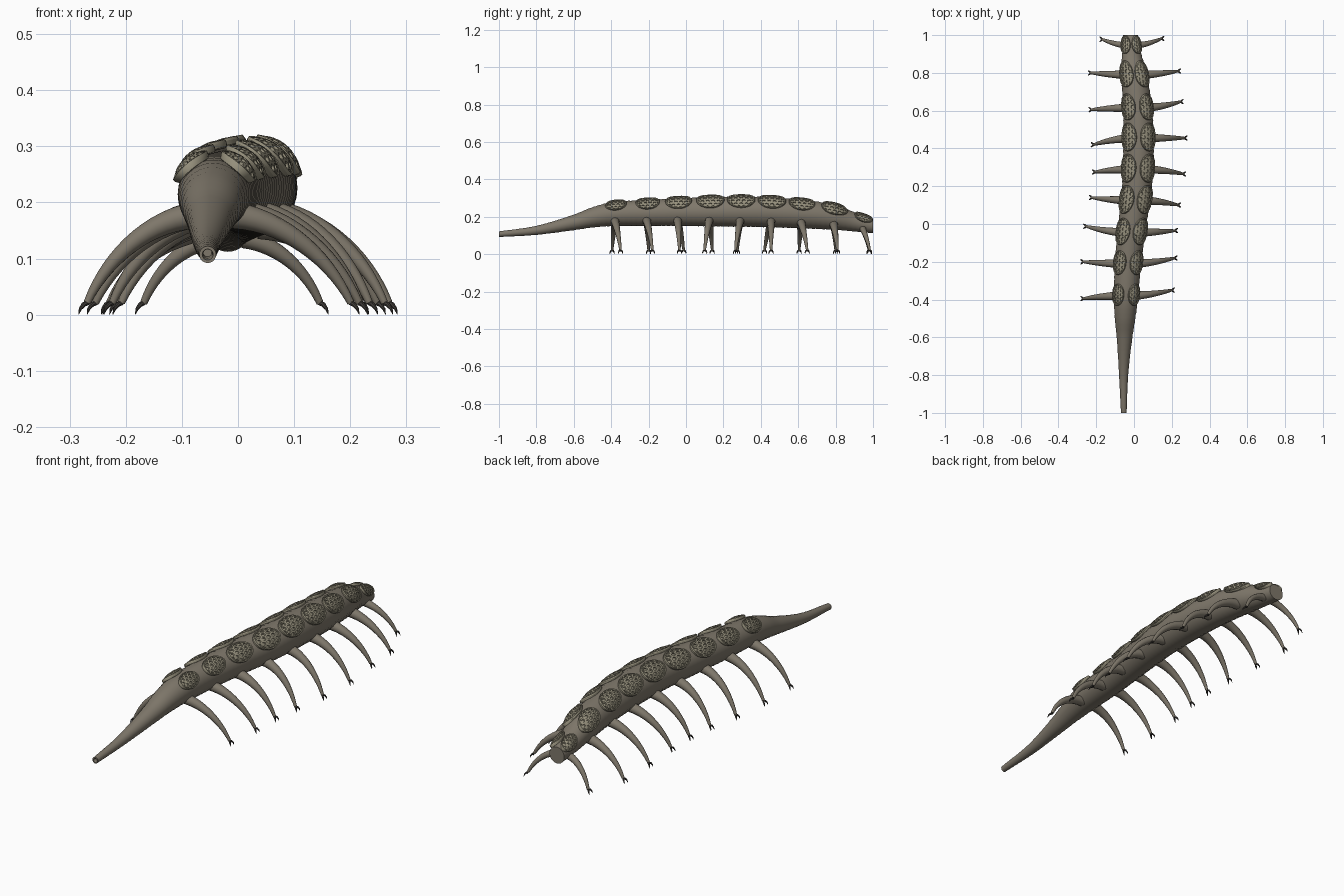
import bpy, bmesh, math
from mathutils import Vector

if "Cube" in bpy.data.objects:
    bpy.data.objects.remove(bpy.data.objects["Cube"])


def mat(name, c):
    m = bpy.data.materials.new(name)
    m.diffuse_color = (*c, 1)
    m.use_nodes = True
    m.node_tree.nodes["Principled BSDF"].inputs["Base Color"].default_value = m.diffuse_color
    return m


SKIN = mat("skin", (0.21, 0.185, 0.145))
PLATE = mat("plate", (0.30, 0.275, 0.20))
CLAW = mat("claw", (0.05, 0.045, 0.04))

# body profile: y, centre x, top z, bottom z
PROFILE = [(-1.0, -.054, .122, .092), (-.8, -.055, .152, .103), (-.6, -.05, .212, .128),
           (-.5, -.047, .252, .142), (-.4, -.043, .278, .149), (-.2, -.031, .292, .150),
           (0, -.008, .302, .150), (.2, .016, .308, .147), (.4, .024, .308, .144),
           (.6, .020, .294, .138), (.8, .0, .265, .129), (.9, -.012, .225, .121),
           (1.0, -.018, .190, .112)]


def sample(y):
    """Smooth centre and radius of the trunk at y"""
    n = len(PROFILE)
    i = 0
    while i < n - 2 and y > PROFILE[i + 1][0]:
        i += 1
    a, b = PROFILE[i], PROFILE[i + 1]
    t = min(1.0, (y - a[0]) / (b[0] - a[0]))
    lo, hi = PROFILE[max(i - 1, 0)], PROFILE[min(i + 2, n - 1)]
    out = []
    for k in (1, 2, 3):
        w = b[0] - a[0]
        ma = (b[k] - lo[k]) / (b[0] - lo[0]) * w
        mb = (hi[k] - a[k]) / (hi[0] - a[0]) * w
        out.append((2*t**3 - 3*t*t + 1)*a[k] + (t**3 - 2*t*t + t)*ma
                   + (3*t*t - 2*t**3)*b[k] + (t**3 - t*t)*mb)
    x, top, bot = out
    return x, (top + bot) / 2, (top - bot) / 2


def finish(bm, name, material, angle=35):
    bmesh.ops.recalc_face_normals(bm, faces=bm.faces)
    me = bpy.data.meshes.new(name)
    bm.to_mesh(me)
    bm.free()
    me.materials.append(material)
    ob = bpy.data.objects.new(name, me)
    bpy.context.collection.objects.link(ob)
    bpy.context.view_layer.objects.active = ob
    ob.select_set(True)
    bpy.ops.object.shade_smooth_by_angle(angle=math.radians(angle))
    ob.select_set(False)
    return ob


def skin_rings(bm, rings, cap=True):
    rings = [[bm.verts.new(p) for p in r] for r in rings]
    for r, s in zip(rings, rings[1:]):
        for j in range(len(r)):
            k = (j + 1) % len(r)
            bm.faces.new((r[j], r[k], s[k], s[j]))
    if cap:
        bm.faces.new(rings[0])
        bm.faces.new(rings[-1])


def tube(bm, pts, radii, sides=12):
    rings = []
    for i, p in enumerate(pts):
        d = (pts[min(i + 1, len(pts) - 1)] - pts[max(i - 1, 0)]).normalized()
        u = d.cross(Vector((0, 0, 1)) if abs(d.z) < .99 else Vector((1, 0, 0))).normalized()
        v = d.cross(u)
        rings.append([p + radii[i] * (math.cos(2*math.pi*j/sides)*u + math.sin(2*math.pi*j/sides)*v)
                      for j in range(sides)])
    skin_rings(bm, rings)


def circle(y, scale, sides=32):
    x, z, r = sample(y)
    return [Vector((x + r*scale*math.cos(2*math.pi*j/sides), y, z + r*scale*math.sin(2*math.pi*j/sides)))
            for j in range(sides)]


# ringed trunk with a recessed mouth
rings = [circle(-.96, .45), circle(-.985, .5), circle(-1, .65)]
N = 150
for i in range(N + 1):
    rings.append(circle(-1 + 2*i/N, 1.0 if i % 2 == 0 else .97))
bm = bmesh.new()
skin_rings(bm, rings)
finish(bm, "trunk", SKIN, 40)


def plate(name, y0, side, length):
    """Net-like oval plate wrapped over the trunk's upper side"""
    width = length * .72
    phi0 = math.radians(41)

    def wrap(a, b, h):
        y = min(y0 + a*length, .998)
        x, z, r = sample(y)
        r0 = sample(y0)[2]
        r = r*.6 + r0*.4 if r > r0 else r
        q = r + h + .004 + .007 * max(0, 1 - a*a - b*b)
        p = phi0 + b*width/(r0 + .008)
        return Vector((x + side*q*math.sin(p), y, z + q*math.cos(p)))

    bm = bmesh.new()
    # backing dome and rounded rim
    S = 32
    prof = [(.15, .001), (.5, .001), (.88, .001), (.89, .006), (.95, .008), (1.0, .004), (1.0, -.004), (.8, -.012)]
    skin_rings(bm, [[wrap(r*math.cos(2*math.pi*j/S), r*math.sin(2*math.pi*j/S), h) for j in range(S)]
                    for r, h in prof])
    # honeycomb of struts around open cells
    cell = .225
    for q in range(-2, 3):
        for s in range(-2, 3):
            if abs(q + s) > 2:
                continue
            cx, cy = cell*1.732*(q + s/2), cell*1.5*s
            loops = []
            for rad, h in ((1, 0), (1, .006), (.64, .006), (.58, .0005)):
                loop = []
                for k in range(6):
                    t = math.pi/6 + k*math.pi/3
                    px, py = cx + cell*rad*math.cos(t), cy + cell*rad*math.sin(t)
                    f = min(1, .93/math.hypot(px, py)) if px or py else 1
                    loop.append(wrap(px*f, py*f, h))
                loops.append(loop)
            skin_rings(bm, loops, cap=False)
    finish(bm, name, PLATE, 30)


def leg(name, y0, side, tx, ty):
    """Tapering bowed leg with a pair of claws"""
    x, z, r = sample(y0)
    root = Vector((x + side*r*.55, y0, z - r*.58))
    end = Vector((tx - side*.014, ty, .021))
    span = end - root
    c1 = Vector((root.x + span.x*.45, root.y + span.y*.15, root.z - .012))
    c2 = Vector((end.x - span.x*.18, root.y + span.y*.7, end.z + .5*(root.z - .02)))
    base = .024 if y0 < .9 else .018
    pts, rad = [], []
    for i in range(15):
        t = i/14
        pts.append((1-t)**3*root + 3*t*(1-t)**2*c1 + 3*t*t*(1-t)*c2 + t**3*end)
        rad.append(base*(1 - t) + .0065*t)
    bm = bmesh.new()
    tube(bm, pts, rad)
    finish(bm, name, SKIN)
    bm = bmesh.new()
    for d in (-1, 1):
        o = Vector((side, 0, 0))
        tube(bm, [end, end + o*.006 + Vector((0, d*.007, -.003)),
                  end + o*.012 + Vector((0, d*.011, -.011)), end + o*.015 + Vector((0, d*.012, -.0205))],
             [.005, .0045, .003, .0006], 8)
    finish(bm, name + "_claws", CLAW)


# station y, plate half length, left tip x y, right tip x y
STATIONS = [(-.375, .057, -.283, -.395, .215, -.35), (-.205, .064, -.283, -.20, .23, -.18),
            (-.04, .071, -.268, -.012, .232, -.035), (.13, .075, -.238, .14, .248, .10),
            (.295, .075, -.222, .275, .275, .265), (.46, .075, -.228, .42, .283, .455),
            (.62, .070, -.24, .605, .262, .648), (.795, .070, -.243, .80, .248, .81),
            (.95, .048, -.182, .978, .16, .982)]
for i, (y, size, lx, ly, rx, ry) in enumerate(STATIONS, 1):
    plate(f"left_plate_{i}", y, -1, size)
    plate(f"right_plate_{i}", y, 1, size)
    leg(f"left_leg_{i}", y - .005, -1, lx, ly)
    leg(f"right_leg_{i}", y - .005, 1, rx, ry)
